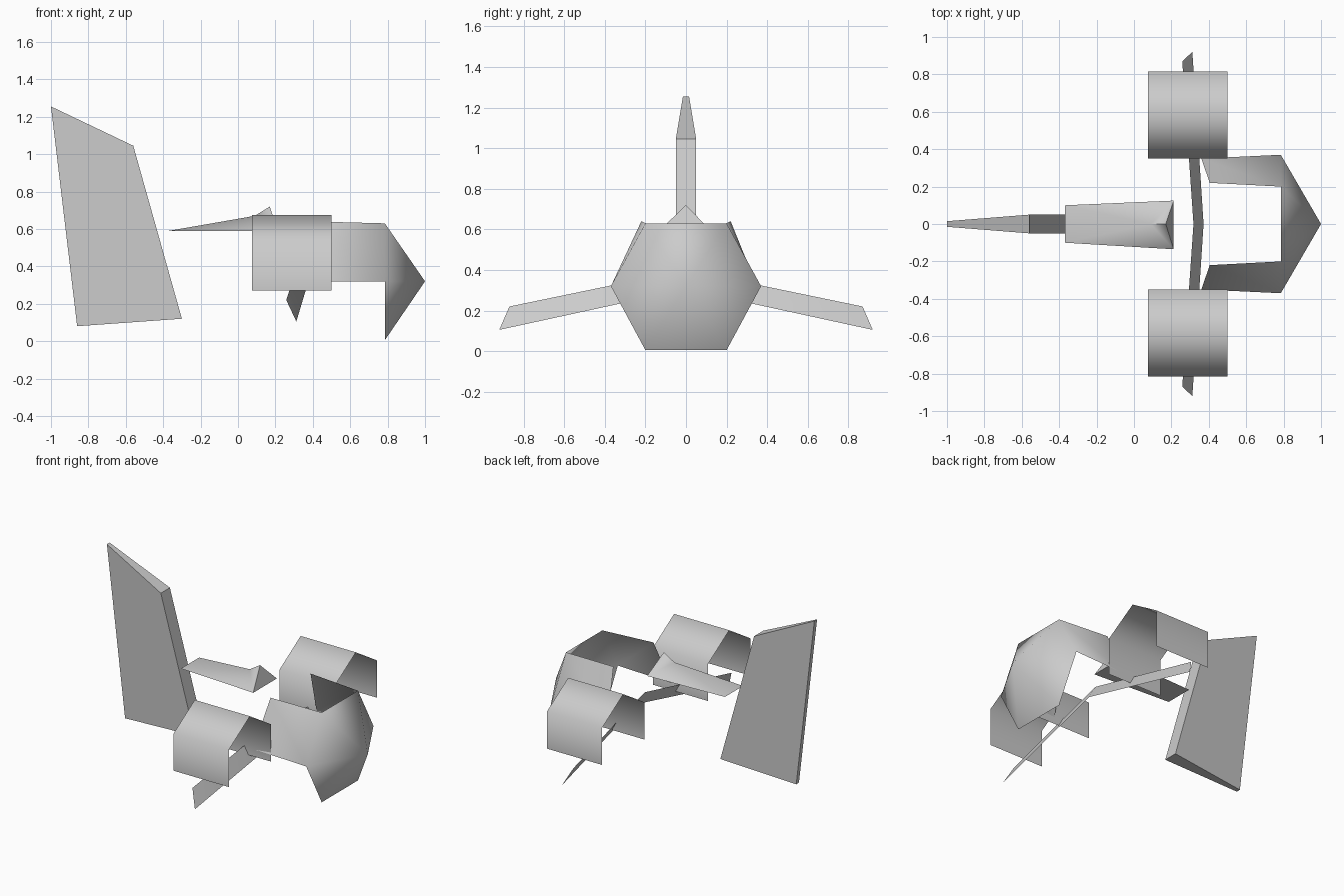
import bpy, math

if "Cube" in bpy.data.objects:
    bpy.data.objects.remove(bpy.data.objects["Cube"])

grey = bpy.data.materials.new("light_grey")
grey.diffuse_color = (0.6, 0.6, 0.6, 1)
grey.use_nodes = True
grey.node_tree.nodes["Principled BSDF"].inputs["Base Color"].default_value = grey.diffuse_color


def build(name, verts, faces, smooth=True, angle=180):
    mesh = bpy.data.meshes.new(name)
    mesh.from_pydata(verts, [], faces)
    mesh.materials.append(grey)
    obj = bpy.data.objects.new(name, mesh)
    bpy.context.collection.objects.link(obj)
    if smooth:
        bpy.ops.object.select_all(action='DESELECT')
        obj.select_set(True)
        bpy.context.view_layer.objects.active = obj
        if angle >= 180:
            bpy.ops.object.shade_smooth()
        else:
            bpy.ops.object.shade_smooth_by_angle(angle=math.radians(angle))
    return obj


# Tail fin: tapers from a blunt front edge to a thin rear edge
outline = [(-1.0, 1.255, .015), (-.56, 1.045, .05), (-.30, .12, .05), (-.86, .08, .015)]
fin = [(x, s * w, z) for s in (-1, 1) for x, z, w in outline]
build("tail_fin", fin,
      [(3, 2, 1, 0), (4, 5, 6, 7)] + [(i, (i + 1) % 4, (i + 1) % 4 + 4, i + 4) for i in range(4)],
      smooth=False)

# Nose: open hexagonal cone with two side cheeks running back
hexagon = [(.2, .63), (.37, .32), (.2, .005), (-.2, .005), (-.37, .32), (-.2, .63)]
nose = [(.785, y, z) for y, z in hexagon] + [(1.0, 0, .32)]
nose += [(.405, .22, .64), (.36, .35, .32), (.405, -.22, .64), (.36, -.35, .32)]
build("nose", nose,
      [(i, 6, (i + 1) % 6) for i in range(6)] + [(0, 1, 8, 7), (4, 5, 9, 10)])

# Engine covers: open gabled shells on each side
section = [(-.232, .27), (-.232, .53), (0, .675), (.232, .53), (.232, .27)]
for side, label in ((-1, "right"), (1, "left")):
    cover = [(x, side * .583 + y, z) for x in (.075, .5) for y, z in section]
    build("engine_cover_" + label, cover, [(i, i + 5, i + 6, i + 1) for i in range(4)])

# Wing blade: one thin sheet drooping to both tips
blade = [(.258, -.87, .22), (.312, -.92, .105), (.318, 0, .40), (.372, 0, .305),
         (.258, .87, .22), (.312, .92, .105)]
build("wing_blade", blade, [(0, 1, 3, 2), (2, 3, 5, 4)])

# Canopy: flat-bottomed wedge rising to a peak
canopy = [(-.37, -.1, .59), (-.37, .1, .59), (.09, 0, .67), (.17, 0, .72),
          (.212, -.135, .59), (.212, .125, .59)]
build("canopy", canopy,
      [(0, 2, 1), (0, 4, 2), (2, 4, 3), (3, 4, 5), (2, 3, 5), (1, 2, 5), (0, 1, 5, 4)],
      angle=45)
